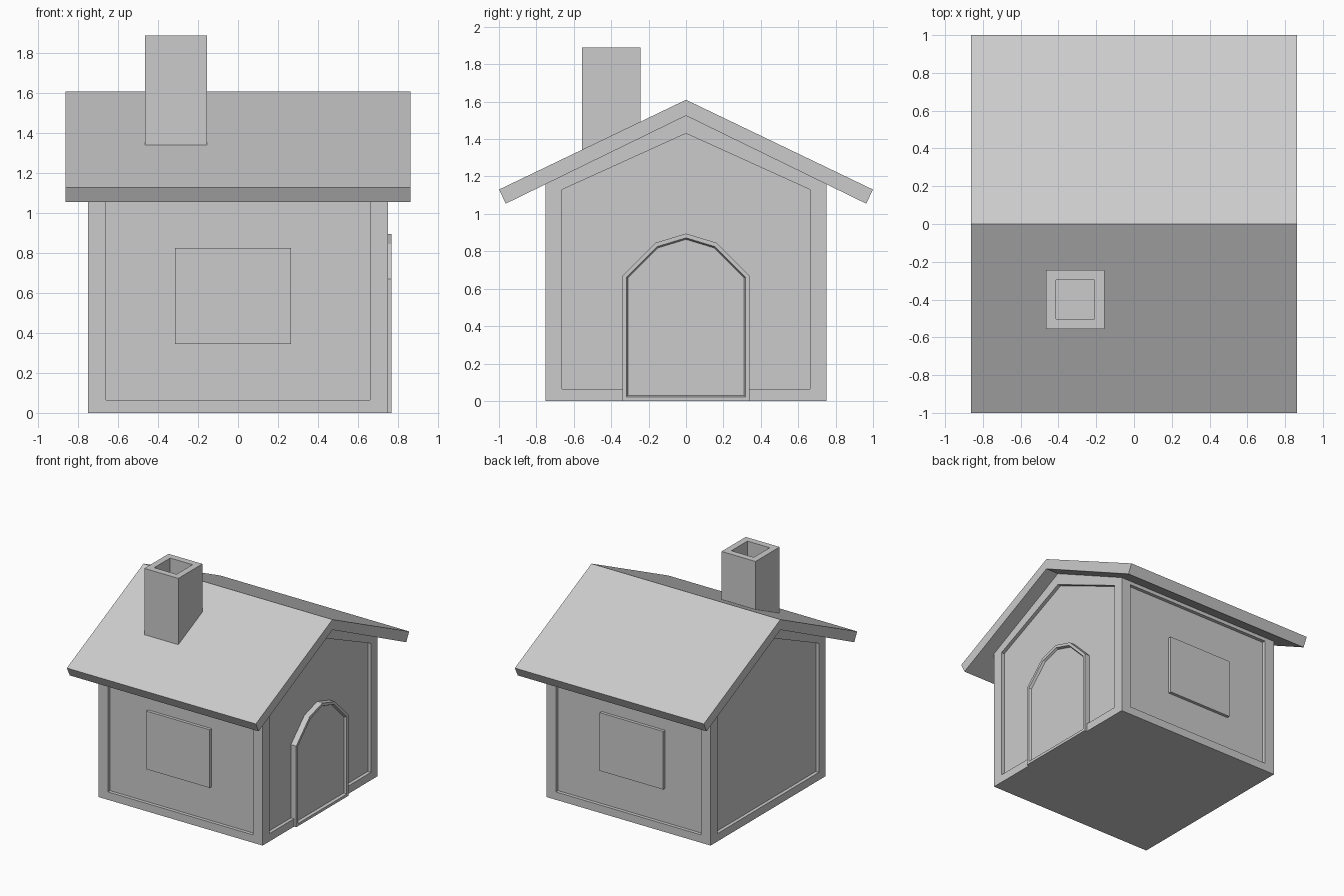
import bpy, bmesh

if "Cube" in bpy.data.objects:
    bpy.data.objects.remove(bpy.data.objects["Cube"])


def prism(name, profile, x0, x1, shape=None):
    """Extrude a (y, z) profile along x; shape(bm) may add detail."""
    bm = bmesh.new()
    a = [bm.verts.new((x0, y, z)) for y, z in profile]
    b = [bm.verts.new((x1, y, z)) for y, z in profile]
    n = len(profile)
    bm.faces.new(a)
    bm.faces.new(b)
    for i in range(n):
        j = (i + 1) % n
        bm.faces.new((a[i], a[j], b[j], b[i]))
    bmesh.ops.recalc_face_normals(bm, faces=bm.faces)
    bm.normal_update()
    if shape:
        shape(bm)
    me = bpy.data.meshes.new(name)
    bm.to_mesh(me)
    bm.free()
    ob = bpy.data.objects.new(name, me)
    bpy.context.collection.objects.link(ob)
    return ob


def inset(bm, face, thickness, depth):
    bmesh.ops.inset_individual(bm, faces=[face], thickness=thickness,
                               depth=depth, use_even_offset=True)
    bm.normal_update()


def box(name, x, y, z, shape=None):
    return prism(name, [(y[0], z[0]), (y[1], z[0]), (y[1], z[1]), (y[0], z[1])],
                 x[0], x[1], shape)


# House body with a recessed panel in each of the four walls
HALF, EAVE, APEX, IN, DEPTH = 0.75, 1.16, 1.525, 0.662, 0.028
PANEL_Z = {0.0: 0.065, EAVE: 1.13, APEX: 1.43}


def recess_walls(bm):
    for f in [f for f in bm.faces if abs(f.normal.z) < 0.1]:
        normal = f.normal.copy()
        outer = [v.co.copy() for v in f.verts]
        inset(bm, f, 0.05, 0)
        for v in f.verts:
            src = min(outer, key=lambda c: (c - v.co).length)
            z = min(PANEL_Z, key=lambda k: abs(k - src.z))
            for i in (0, 1):
                v.co[i] = src[i] if abs(normal[i]) > 0.5 else src[i] * IN / HALF
            v.co.z = PANEL_Z[z]
        bm.normal_update()
        inset(bm, f, 0, -DEPTH)


prism("house_walls", [(-HALF, 0), (HALF, 0), (HALF, EAVE), (0, APEX), (-HALF, EAVE)],
      -HALF, HALF, recess_walls)

# Gabled roof
prism("roof", [(0, 1.61), (1, 1.13), (0.963, 1.055), (0, APEX),
               (-0.963, 1.055), (-1, 1.13)], -0.863, 0.863)

# Window panels, front and back
for name, s in (("front_window", -1), ("back_window", 1)):
    box(name, (-0.315, 0.265), sorted((s * 0.70, s * 0.747)), (0.345, 0.825))


# Arched door with a raised rim
def sink_door(bm):
    f = max(bm.faces, key=lambda f: f.normal.x)
    inset(bm, f, 0.022, 0)
    inset(bm, f, 0.008, -0.02)


prism("door", [(-0.34, 0), (0.34, 0), (0.34, 0.67), (0.165, 0.845), (0, 0.895),
               (-0.165, 0.845), (-0.34, 0.67)], 0.70, 0.77, sink_door)


# Hollow chimney
def hollow_top(bm):
    f = max(bm.faces, key=lambda f: f.normal.z)
    inset(bm, f, 0.053, 0)
    inset(bm, f, 0, -0.15)


box("chimney", (-0.465, -0.155), (-0.557, -0.243), (1.3, 1.89), hollow_top)
